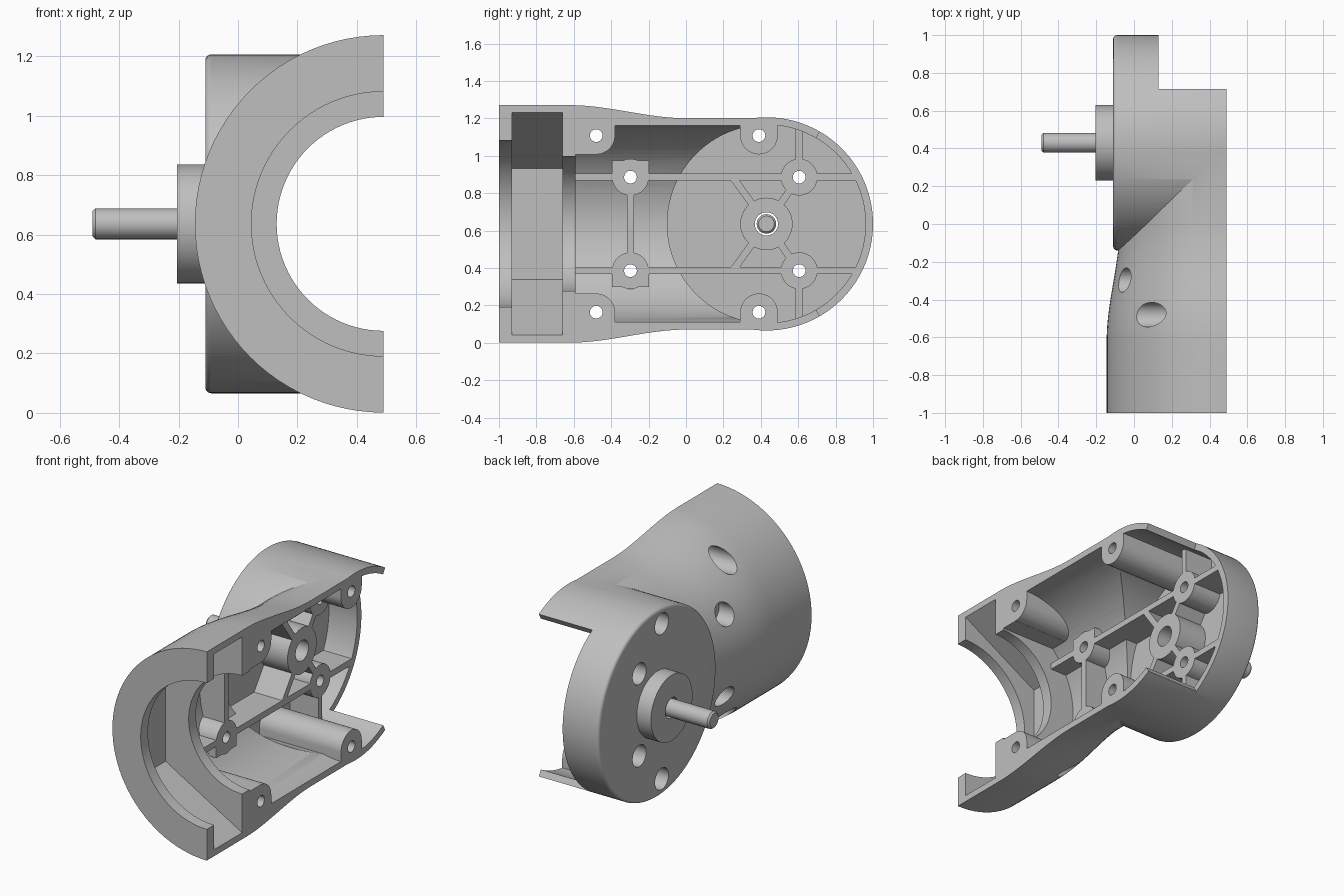
import bpy, bmesh, math
from mathutils import Vector

if "Cube" in bpy.data.objects:
    bpy.data.objects.remove(bpy.data.objects["Cube"])

SPLIT = 0.49      # open face of the half shell (x)
MID = 0.636       # height of the shell axis
HUB_Y = 0.43      # centre of the round end
RIB_TOP = 0.13    # level of ribs, small bosses and end rim

grey = bpy.data.materials.new("plain grey")
grey.use_nodes = True
colour = (0.52, 0.52, 0.52, 1)
grey.diffuse_color = colour
grey.node_tree.nodes["Principled BSDF"].inputs["Base Color"].default_value = colour


def finish(bm, name):
    bmesh.ops.recalc_face_normals(bm, faces=bm.faces)
    mesh = bpy.data.meshes.new(name)
    bm.to_mesh(mesh)
    bm.free()
    mesh.materials.append(grey)
    obj = bpy.data.objects.new(name, mesh)
    bpy.context.collection.objects.link(obj)
    return obj


def skin(rings, name):
    """Closed solid through a row of equal-length point rings."""
    bm = bmesh.new()
    loops = [[bm.verts.new(p) for p in ring] for ring in rings]
    n = len(loops[0])
    for a, b in zip(loops, loops[1:]):
        for i in range(n):
            j = (i + 1) % n
            bm.faces.new((a[i], a[j], b[j], b[i]))
    bm.faces.new(loops[0])
    bm.faces.new(loops[-1])
    return finish(bm, name)


def lathe_y(profile, name, sides=96):
    """Turn (y, radius) pairs about the tube axis."""
    turns = [math.pi / 2 + math.tau * i / sides for i in range(sides)]
    return skin([[(SPLIT + r * math.cos(a), y, MID + r * math.sin(a)) for a in turns]
                 for y, r in profile], name)


def lathe_x(y, z, profile, name, sides=48):
    """Turn (x, radius) pairs about an axis along x."""
    turns = [math.tau * i / sides for i in range(sides)]
    return skin([[(x, y + r * math.cos(a), z + r * math.sin(a)) for a in turns]
                 for x, r in profile], name)


def prism(points, x0, x1, name):
    """Extrude a (y, z) outline along x."""
    return skin([[(x, y, z) for y, z in points] for x in (x0, x1)], name)


def block(y0, y1, z0, z1, x0, x1, name):
    return prism([(y0, z0), (y1, z0), (y1, z1), (y0, z1)], x0, x1, name)


def rib(start, end, name):
    a, b = Vector(start), Vector(end)
    d = (b - a).normalized() * 0.019
    side = Vector((-d.y, d.x))
    return prism([a + side, b + side, b - side, a - side], -0.3, RIB_TOP, name)


def combine(target, tool, operation):
    mod = target.modifiers.new("combine", "BOOLEAN")
    mod.operation = operation
    mod.solver = "EXACT"
    mod.object = tool
    graph = bpy.context.evaluated_depsgraph_get()
    result = bpy.data.meshes.new_from_object(target.evaluated_get(graph))
    target.modifiers.clear()
    target.data = result
    bpy.data.objects.remove(tool)


# Outer body: necked tube, round end and shaft collar
neck = [(-1, 0.635)]
for i in range(17):
    t = i / 16
    neck.append((-0.62 + 0.62 * t, 0.635 - 0.07 * t * t * (3 - 2 * t)))
neck.append((HUB_Y, 0.565))
housing = lathe_y(neck, "housing")
edge = [(-0.11 + 0.02 * (1 - math.sin(a)), 0.55 + 0.02 * math.cos(a))
        for a in [math.pi / 2 * (1 - i / 4) for i in range(5)]]
combine(housing, lathe_x(HUB_Y, MID, edge + [(0.6, 0.57)], "hub", 128), "UNION")
combine(housing, lathe_x(HUB_Y, MID, [(-0.205, 0.2), (-0.05, 0.2)], "collar", 64), "UNION")

# Hollow: tube, round end, bore, hexagonal groove and mouth
hollow = lathe_y([(-0.59, 0.525), (HUB_Y, 0.525)], "hollow")
for tool in (
    lathe_x(HUB_Y, MID, [(-0.06, 0.53), (1.05, 0.53)], "hub_hollow", 128),
    lathe_y([(-0.8, 0.36), (-0.5, 0.36)], "bore"),
    lathe_y([(-0.93, 0.595), (-0.66, 0.595)], "hex_groove", 6),
    lathe_y([(-1.1, 0.445), (-0.8, 0.445)], "mouth"),
):
    combine(hollow, tool, "UNION")

# Ribs and bosses are kept out of the hollow, mirrored about the mid height
inner = []
holes = []
for s in (1, -1):
    def up(d):
        return MID + s * d

    # tall screw bosses reaching the open face
    for y, left, right in ((-0.48, -0.62, -0.38), (0.39, 0.29, 0.49)):
        inner.append(lathe_x(y, up(0.472), [(-0.4, 0.1), (0.7, 0.1)], "tall_boss"))
        inner.append(block(left, right, up(0.472), up(0.8), -0.4, 0.7, "boss_web"))
        holes.append((y, up(0.472), 0.3))
    inner.append(block(-0.62, -0.48, up(0.371), up(0.6), -0.4, 0.7, "corner_pad"))

    # short screw bosses at rib level
    for y in (-0.297, 0.605):
        inner.append(lathe_x(y, up(0.25), [(-0.3, 0.098), (RIB_TOP, 0.098)], "short_boss"))
        holes.append((y, up(0.25), 0.03))
    inner.append(block(-0.395, -0.199, up(0.25), up(0.338), -0.3, RIB_TOP, "boss_web"))

    # stiffening ribs
    inner.append(rib((-0.62, up(0.25)), (1.1, up(0.25)), "long_rib"))
    inner.append(rib((0.605, up(0.25)), (0.605, up(0.6)), "end_rib"))
    inner.append(rib((HUB_Y, MID), (0.25, up(0.25)), "diagonal_rib"))
    inner.append(rib((HUB_Y, MID), (0.605, up(0.25)), "diagonal_rib"))
inner.append(rib((-0.297, MID - 0.25), (-0.297, MID + 0.25), "cross_rib"))
inner.append(lathe_x(HUB_Y, MID, [(-0.3, 0.14), (RIB_TOP, 0.14)], "centre_boss"))
for part in inner:
    combine(hollow, part, "DIFFERENCE")
combine(housing, hollow, "DIFFERENCE")

# Counterbored screw holes and shaft hole
for y, z, depth in holes:
    combine(housing, lathe_x(y, z, [(-0.5, 0.065), (depth, 0.065), (depth + 0.001, 0.034),
                                    (0.8, 0.034)], "screw_hole", 32), "DIFFERENCE")
combine(housing, lathe_x(HUB_Y, MID, [(-0.4, 0.062), (0.3, 0.062)], "shaft_hole"), "DIFFERENCE")

# Trim the open face and step down the end rim
combine(housing, block(-1.5, 1.5, -0.5, 2, SPLIT, 1.6, "split_cut"), "DIFFERENCE")
reach = [(HUB_Y + math.cos(a), MID + math.sin(a)) for a in (-math.pi / 3, 0, math.pi / 3)]
combine(housing, prism([(HUB_Y, MID)] + reach, RIB_TOP, 0.8, "rim_cut"), "DIFFERENCE")

# Shaft with chamfered ends
shaft = lathe_x(HUB_Y, MID, [(-0.49, 0.042), (-0.48, 0.052), (-0.09, 0.052), (-0.08, 0.042)], "shaft")

for obj in (housing, shaft):
    bpy.ops.object.select_all(action="DESELECT")
    obj.select_set(True)
    bpy.context.view_layer.objects.active = obj
    bpy.ops.object.shade_smooth_by_angle(angle=math.radians(25))
